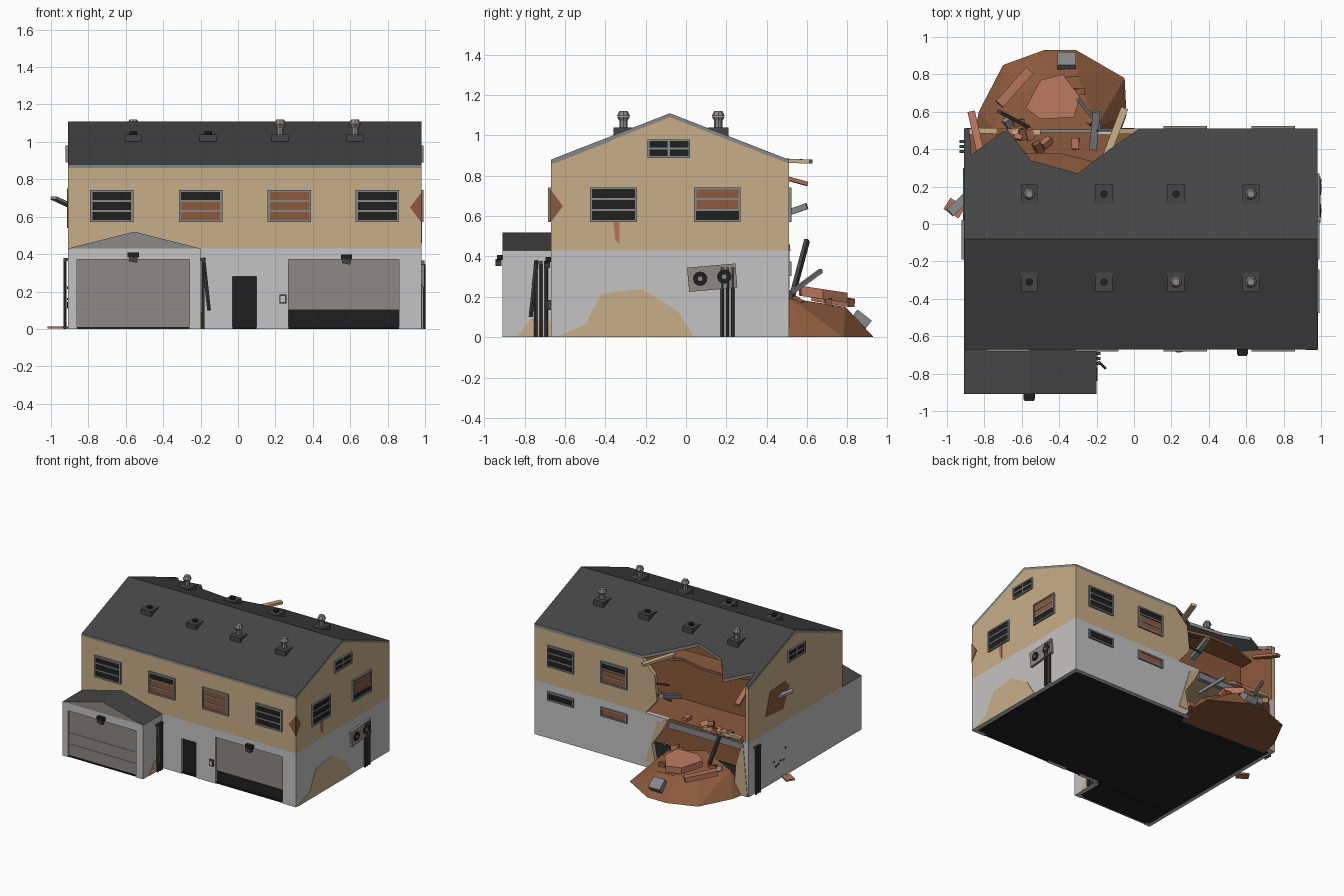
import bpy
import bmesh
import random
from math import radians
from mathutils import Matrix, Vector

default_cube = bpy.data.objects.get("Cube")
if default_cube:
    bpy.data.objects.remove(default_cube, do_unlink=True)
random.seed(4)


def linear(channel):
    return channel / 12.92 if channel <= 0.04045 else ((channel + 0.055) / 1.055) ** 2.4


def material(name, code):
    colour = [linear(byte / 255) for byte in bytes.fromhex(code)] + [1.0]
    mat = bpy.data.materials.new(name)
    mat.use_nodes = True
    mat.diffuse_color = colour
    mat.node_tree.nodes["Principled BSDF"].inputs["Base Color"].default_value = colour
    return mat


ROOF, TAN, PALE, DOOR, FRAME, BLACK, BROWN, BRICK = range(8)
MATERIALS = [
    material("charcoal roofing", "454545"), material("tan plaster", "C8AE88"),
    material("pale concrete", "C5C4C3"), material("door grey", "8D8885"),
    material("frame grey", "85878A"), material("black", "1F1F1F"),
    material("earth brown", "8B5A3C"), material("brick red", "B3735A")]


class Part:
    """Collects simple solids into one named object."""

    def __init__(self, name, place=Matrix()):
        self.name, self.place, self.bm = name, place, bmesh.new()

    def paint(self, verts, mat):
        for face in {f for v in verts for f in v.link_faces}:
            face.material_index = mat

    def box(self, centre, size, mat, turn=Matrix()):
        m = self.place @ Matrix.Translation(centre) @ turn @ Matrix.Diagonal((*size, 1))
        self.paint(bmesh.ops.create_cube(self.bm, size=1, matrix=m)["verts"], mat)
        return self

    def cone(self, centre, low, high, height, mat, turn=Matrix(), sides=8):
        m = self.place @ Matrix.Translation(centre) @ turn
        new = bmesh.ops.create_cone(self.bm, cap_ends=True, segments=sides, radius1=low,
                                    radius2=high, depth=height, matrix=m)
        self.paint(new["verts"], mat)
        return self

    def prism(self, outline, outer, inner, mat, inner_mat=None):
        rings = [[self.bm.verts.new(self.place @ Vector((u, d, v))) for u, v in outline]
                 for d in (outer, inner)]
        caps = [self.bm.faces.new(ring) for ring in rings]
        for i in range(len(outline)):
            self.bm.faces.new([rings[0][i - 1], rings[0][i], rings[1][i], rings[1][i - 1]])
        self.paint(rings[0] + rings[1], mat)
        if inner_mat is not None:
            caps[1].material_index = inner_mat
        return self

    def done(self, top_mat=None):
        bmesh.ops.recalc_face_normals(self.bm, faces=self.bm.faces)
        if top_mat is not None:
            for face in self.bm.faces:
                if face.normal.z > 0.3:
                    face.material_index = top_mat
        mesh = bpy.data.meshes.new(self.name)
        self.bm.to_mesh(mesh)
        self.bm.free()
        for mat in MATERIALS:
            mesh.materials.append(mat)
        obj = bpy.data.objects.new(self.name, mesh)
        bpy.context.collection.objects.link(obj)
        return obj


def facing(x, y, angle):
    return Matrix.Translation((x, y, 0)) @ Matrix.Rotation(radians(angle), 4, 'Z')


def sloped(tilt, base):
    return Matrix(((1, 0, 0, 0), (0, 0, 1, 0), (0, 1, tilt, base), (0, 0, 0, 1)))


def rect(a, b, low, high):
    return [(a, low), (b, low), (b, high), (a, high)]


# Wall planes: local x runs along the wall, local -y points outwards
FRONT, BACK = facing(0, -.67, 0), facing(0, .51, 180)
LEFT, RIGHT = facing(.98, 0, 90), facing(-.91, 0, -90)
GARAGE, GARAGE_SIDE = facing(0, -.91, 0), facing(-.2, 0, 90)
FLOOR, EAVE, T = .43, .86, .03

# Walls, with door openings and the broken back corner
Part("front_wall_lower", FRONT).prism(
    [(-.2, 0), (-.03, 0), (-.03, .28), (.1, .28), (.1, 0), (.27, 0), (.27, .37), (.86, .37),
     (.86, 0), (.98, 0), (.98, FLOOR), (-.91, FLOOR), (-.91, .3), (-.2, .3)], 0, T, PALE, BROWN).done()
Part("front_wall_upper", FRONT).prism(rect(-.91, .98, FLOOR, EAVE), 0, T, TAN, BROWN).done()
Part("back_wall_lower", BACK).prism(
    [(-.98, 0), (.1, 0), (.06, .2), (.15, .33), (.2, FLOOR), (-.98, FLOOR)], 0, T, PALE, BROWN).prism(
    [(.78, 0), (.91, 0), (.91, FLOOR), (.86, FLOOR), (.8, .25)], 0, T, PALE, BROWN).done()
Part("back_wall_upper", BACK).prism(
    [(-.98, FLOOR), (0, FLOOR), (.1, .55), (.08, .75), (-.03, EAVE), (-.98, EAVE)], 0, T, TAN, BROWN).done()
for name, place, side, far in (("left", LEFT, 1, -.67), ("right", RIGHT, -1, -.91)):
    Part(name + "_wall_lower", place).prism(rect(far * side, .51 * side, 0, FLOOR), 0, T, PALE, BROWN).done()
    gable = [(-.67, FLOOR), (.51, FLOOR), (.51, EAVE), (-.08, 1.09), (-.67, EAVE)]
    Part(name + "_wall_upper", place).prism([(u * side, v) for u, v in gable], 0, T, TAN, BROWN).done()
Part("garage_front", GARAGE).prism(
    [(-.91, 0), (-.86, 0), (-.86, .37), (-.26, .37), (-.26, 0), (-.2, 0), (-.2, FLOOR), (-.91, FLOOR)],
    0, T, PALE).done()
Part("garage_side", GARAGE_SIDE).prism(rect(-.91, -.67, 0, FLOOR), 0, T, PALE).done()

# Floors and interior
base = Part("base_plate")
base.box((.035, -.08, .006), (1.88, 1.17, .01), BLACK)
base.box((-.555, -.79, .006), (.7, .23, .01), BLACK).done()
Part("upper_floor").box((.035, -.08, .42), (1.84, 1.14, .02), BROWN).box(
    (.035, -.08, .395), (1.84, 1.14, .03), TAN).box((-.54, .49, .385), (.68, .03, .05), FRAME).done()
Part("inner_partition").box((.035, .14, .5), (1.84, .03, .96), BROWN).done()
Part("ceiling_remnant", sloped(0, .83)).prism(
    [(-.86, .2), (-.05, .2), (-.08, .4), (-.2, .33), (-.4, .38), (-.62, .38), (-.86, .3)],
    0, .02, BROWN).done()

# Roofs: dark on top, grey at the edges
PITCH = .39
Part("roof_front", sloped(PITCH, 1.11 + PITCH * .08)).prism(
    rect(-.91, .98, -.67, -.08), 0, -.025, FRAME).done(ROOF)
Part("roof_back", sloped(-PITCH, 1.11 - PITCH * .08)).prism(
    [(.98, -.08), (.98, .51), (.03, .51), (-.13, .4), (-.3, .27), (-.55, .34), (-.68, .51),
     (-.87, .37), (-.88, .51), (-.91, .51), (-.91, -.08)], 0, -.025, FRAME).done(ROOF)
Part("garage_roof", GARAGE).prism([(-.91, FLOOR), (-.2, FLOOR), (-.555, .52)], 0, .24, DOOR).done(ROOF)

# Roof vents: some tall with caps, some just stubs
for row, tall_columns in ((.16, (0, 3)), (-.31, (2, 3))):
    for column, x in enumerate((-.56, -.16, .225, .625)):
        vent = Part("roof_vent").box((x, row, 1.005), (.09, .1, .07), ROOF)
        if column in tall_columns:
            vent.cone((x, row, 1.06), .02, .02, .05, DOOR)
            vent.cone((x, row, 1.085), .022, .033, .02, DOOR)
            vent.cone((x, row, 1.108), .033, .02, .025, DOOR)
        else:
            vent.cone((x, row, 1.045), .02, .02, .02, BLACK)
        vent.done()


# Windows: pane, optional boarding (as a height range), frame and bars
def window(place, u, z, w, h, boards=None, bars=(-.17, .17), upright=False):
    part = Part("window", place).box((u, -.002, z), (w, .006, h), BLACK)
    if boards:
        low, high = boards
        part.box((u, -.004, z + h * (low + high) / 2), (w, .006, h * (high - low)), BROWN)
    for s in (-1, 1):
        part.box((u + s * w / 2, -.004, z), (.012, .018, h + .012), FRAME)
        part.box((u, -.004, z + s * h / 2), (w, .018, .012), FRAME)
    for offset in bars:
        part.box((u, -.004, z + offset * h), (w, .012, .01), FRAME)
    if upright:
        part.box((u, -.004, z), (.012, .012, h), FRAME)
    part.done()


UPPER, W, H = .657, .22, .16
for u, boards in ((-.675, None), (-.2, (-.5, .2)), (.275, (-.5, .5)), (.745, None)):
    window(FRONT, u, UPPER, W, H, boards)
for u, boards in ((-.745, None), (-.275, (-.5, .1))):
    window(BACK, u, UPPER, W, H, boards)
    window(BACK, u, .34, W, .06, boards and (-.5, .5), bars=())
window(LEFT, -.36, UPPER, W, H)
window(LEFT, .155, UPPER, W, H, (-.15, .5))
for place, u in ((LEFT, -.085), (RIGHT, .085)):
    window(place, u, .935, .2, .08, bars=(0,), upright=True)

# Doors
for name, place, a, b, low in (("garage_door", GARAGE, -.86, -.26, 0), ("bay_door", FRONT, .27, .86, .1)):
    door = Part(name, place).prism(rect(a, b, 0, .37), .022, .029, BLACK)
    door.prism(rect(a, b, low, .37), .012, .02, DOOR)
    if low == 0:
        for z in (.1, .19):
            door.box(((a + b) / 2, .011, z), (b - a, .004, .008), FRAME)
    door.done()
Part("entry_door", FRONT).prism(rect(-.03, .1, 0, .28), .02, .029, BLACK).done()

# Exposed plaster, gouges, stain and holes as thin plates
for name, place, mat, outline in (
        ("plaster_patch", LEFT, TAN, [(-.65, 0), (-.5, .06), (-.42, .215), (-.22, .24), (-.04, .13), (.04, 0)]),
        ("plaster_patch_garage", GARAGE_SIDE, TAN, [(-.84, 0), (-.77, .09), (-.67, .08), (-.67, 0)]),
        ("plaster_patch_back", BACK, TAN, [(0, .05), (.09, .05), (.06, .2), (.15, .33), (.2, FLOOR), (.1, .38)]),
        ("plaster_patch_corner", BACK, TAN, [(.78, 0), (.9, 0), (.86, FLOOR), (.8, .25)]),
        ("gouge_front", FRONT, BROWN, [(.98, .57), (.98, .73), (.92, .65)]),
        ("gouge_side", LEFT, BROWN, [(-.67, .57), (-.67, .73), (-.61, .65)]),
        ("rust_stain", LEFT, BRICK, [(-.36, .57), (-.33, .57), (-.33, .46), (-.35, .48)]),
        ("breach", RIGHT, BROWN, [(-.3, .56), (-.08, .54), (0, .7), (-.05, .75), (-.24, .74)])):
    Part(name, place).prism(outline, -.004, .002, mat).done()
holes = Part("wall_holes", RIGHT)
for _ in range(7):
    u, z = random.uniform(-.2, -.03), random.uniform(.1, .25)
    holes.box((u, 0, z), (.012, .006, .012), BLACK)
holes.done()

# Pipe bundles with elbows into the wall
for place, first, top in ((LEFT, .18, .34), (RIGHT, -.44, .37), (GARAGE_SIDE, -.745, .37)):
    pipes = Part("wall_pipes", place)
    for i in range(3):
        u = first + i * .026
        pipes.cone((u, -.014, top / 2), .008, .008, top, ROOF)
        pipes.box((u, -.008, top), (.016, .028, .016), ROOF)
    pipes.done()

# Hanging fan unit
fan_turn = Matrix.Rotation(radians(-5), 4, 'Y')
fans = Part("fan_unit", LEFT @ Matrix.Translation((.13, 0, .295)) @ fan_turn)
fans.box((0, -.008, 0), (.24, .02, .12), DOOR)
lie = Matrix.Rotation(radians(90), 4, 'X')
for u in (-.06, .06):
    fans.cone((u, -.018, 0), .036, .036, .006, BLACK, lie, 12).cone((u, -.019, 0), .012, .012, .008, FRAME, lie)
fans.done()

# Door lamps and keypad
for place, u, z in ((GARAGE, -.56, .395), (FRONT, .58, .385)):
    lamp = Part("lamp", place).box((u, -.012, z), (.06, .03, .025), BLACK)
    lamp.box((u, -.02, z - .025), (.045, .03, .025), ROOF, Matrix.Rotation(radians(12), 4, 'Y')).done()
Part("keypad", FRONT).box((.24, -.006, .16), (.036, .015, .05), ROOF).box(
    (.24, -.014, .16), (.024, .004, .034), PALE).done()

# Rubble mound
mound = Part("rubble_mound")
foot = [(-.86, .45), (-.83, .6), (-.7, .85), (-.48, .93), (-.31, .93), (-.05, .78), (-.04, .58), (-.1, .42)]
crest = [(-.74, .5, .17), (-.6, .7, .15), (-.3, .79, .15), (-.2, .52, .19), (-.45, .4, .21), (-.45, .78, .15)]
verts = [mound.bm.verts.new(p) for p in [(x, y, 0) for x, y in foot] + crest]
bmesh.ops.convex_hull(mound.bm, input=verts)
mound.paint(verts, BROWN)
mound.done()
Part("brick_slab", sloped(-.15, .29)).prism(
    [(-.58, .62), (-.5, .77), (-.38, .8), (-.29, .68), (-.32, .57), (-.5, .56)], 0, .05, BRICK).done()
Part("concrete_block").box((-.36, .87, .09), (.1, .09, .05), FRAME, Matrix.Rotation(radians(-38), 4, 'X')).done()
chunks = Part("rubble_chunks")
for i in range(16):
    spot = (random.uniform(-.72, -.14), random.uniform(.38, .72), .17 if i % 2 else .44)
    spot = (spot[0], min(spot[1], .48) if spot[2] > .4 else spot[1], spot[2])
    spin = Matrix.Rotation(random.uniform(0, 3), 4, (1, 1, 1))
    chunks.box(spot, (.06, .035, .04), random.choice((BRICK, BRICK, BROWN, FRAME)), spin)
chunks.done()

# Loose beams, planks and bars, each from end to end
for name, a, b, w, h, mat in (
        ("roof_plank", (-.15, .36, .88), (-.05, .62, .87), .04, .02, TAN),
        ("corner_plank", (-.82, .38, .82), (-.87, .6, .76), .04, .02, BRICK),
        ("rubble_plank", (-.72, .64, .2), (-.56, .82, .17), .05, .04, BRICK),
        ("floor_plank", (-.84, .5, .45), (-.5, .49, .44), .03, .02, TAN),
        ("leaning_post", (-.72, .6, .48), (-.57, .52, .18), .02, .025, ROOF),
        ("leaning_bar", (-.3, .67, .33), (-.18, .52, .22), .02, .02, FRAME),
        ("floor_beam", (-.22, .4, .58), (-.2, .6, .65), .04, .03, FRAME),
        ("bent_bar_low", (-.06, .5, .6), (-.22, .5, .58), .012, .012, ROOF),
        ("bent_bar_high", (-.06, .5, .68), (-.2, .5, .7), .012, .012, ROOF),
        ("loose_pipe", (-.185, -.74, .38), (-.155, -.77, .1), .014, .014, ROOF),
        ("breach_plank", (-.9, .14, .66), (-.985, .06, .7), .05, .015, FRAME),
        ("fallen_board", (-.92, .06, .008), (-1, .11, .008), .07, .012, BRICK)):
    start, end = Vector(a), Vector(b)
    aim = (end - start).to_track_quat('Y', 'Z').to_matrix().to_4x4()
    Part(name).box((start + end) / 2, (w, (end - start).length, h), mat, aim).done()
